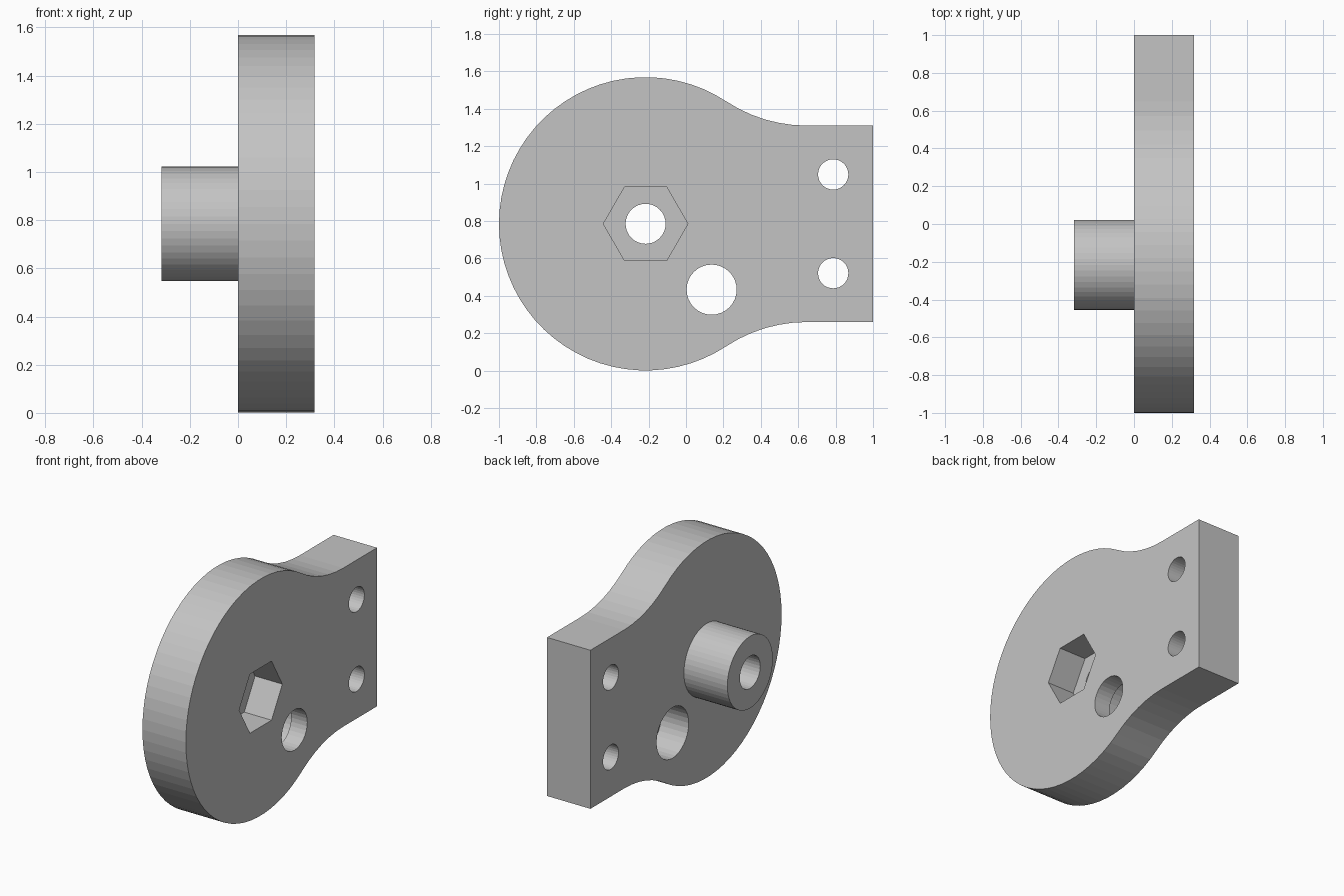
import bpy, bmesh
from math import sin, cos, pi, atan2, sqrt

cube = bpy.data.objects.get("Cube")
if cube:
    bpy.data.objects.remove(cube, do_unlink=True)

T = 0.318                # plate thickness and boss length
CY, CZ, R = -0.216, 0.785, 0.784   # centre and radius of the round end
HALF = 0.525             # half height of the mounting end

grey = bpy.data.materials.new("plain grey")
grey.use_nodes = True
colour = (0.55, 0.55, 0.55, 1)
grey.diffuse_color = colour
grey.node_tree.nodes["Principled BSDF"].inputs["Base Color"].default_value = colour


def arc(y, z, r, start, end, n):
    """Points along an arc in the side plane, both ends included."""
    return [(y + r * cos(start + (end - start) * i / n),
             z + r * sin(start + (end - start) * i / n)) for i in range(n + 1)]


def circle(y, z, r, n):
    return arc(y, z, r, 0, 2 * pi, n)[:-1]


def prism(name, points, x0, x1):
    """Extrude a side-plane outline from x0 to x1."""
    bm = bmesh.new()
    face = bm.faces.new([bm.verts.new((x0, y, z)) for y, z in points])
    new = bmesh.ops.extrude_face_region(bm, geom=[face])["geom"]
    moved = [v for v in new if isinstance(v, bmesh.types.BMVert)]
    bmesh.ops.translate(bm, verts=moved, vec=(x1 - x0, 0, 0))
    bmesh.ops.recalc_face_normals(bm, faces=bm.faces)
    mesh = bpy.data.meshes.new(name)
    bm.to_mesh(mesh)
    bm.free()
    mesh.materials.append(grey)
    obj = bpy.data.objects.new(name, mesh)
    bpy.context.scene.collection.objects.link(obj)
    return obj


def combine(target, tool, operation):
    """Apply a boolean and discard the tool object."""
    tool.hide_render = True
    mod = target.modifiers.new(operation.lower(), "BOOLEAN")
    mod.operation, mod.object, mod.solver = operation, tool, "EXACT"
    bpy.context.view_layer.objects.active = target
    bpy.ops.object.modifier_apply(modifier=mod.name)
    bpy.data.objects.remove(tool, do_unlink=True)


# Outline: round head blending through tangent fillets into a square end
dy = sqrt((2 * R) ** 2 - (HALF + R) ** 2)
tangent = atan2(HALF + R, dy)
upper = [(1.0, CZ + HALF)]
upper += arc(CY + dy, CZ + HALF + R, R, -pi / 2, tangent - pi, 6)
upper += arc(CY, CZ, R, tangent, pi, 24)[1:]
lower = [(y, 2 * CZ - z) for y, z in reversed(upper[:-1])]
plate = prism("mounting_plate", upper + lower, 0, T)

# Round boss on the rear of the plate
combine(plate, prism("boss", circle(CY, CZ, 0.238, 48), -T, T / 4), "UNION")

# Hexagonal nut pocket, shaft bore, stepped hole and two screw holes
cuts = [
    ("nut_pocket", circle(CY, CZ, 0.226, 6), T - 0.2, T + 0.1),
    ("shaft_bore", circle(CY, CZ, 0.107, 32), -T - 0.1, T + 0.1),
    ("large_hole", circle(0.137, 0.433, 0.134, 32), -0.1, T + 0.1),
    ("large_hole_step", circle(0.14, 0.435, 0.168, 32), -0.1, 0.2),
]
for side in (-1, 1):
    cuts.append(("screw_hole", circle(0.787, CZ + side * 0.264, 0.081, 32), -0.1, T + 0.1))
for cut in cuts:
    combine(plate, prism(*cut), "DIFFERENCE")
